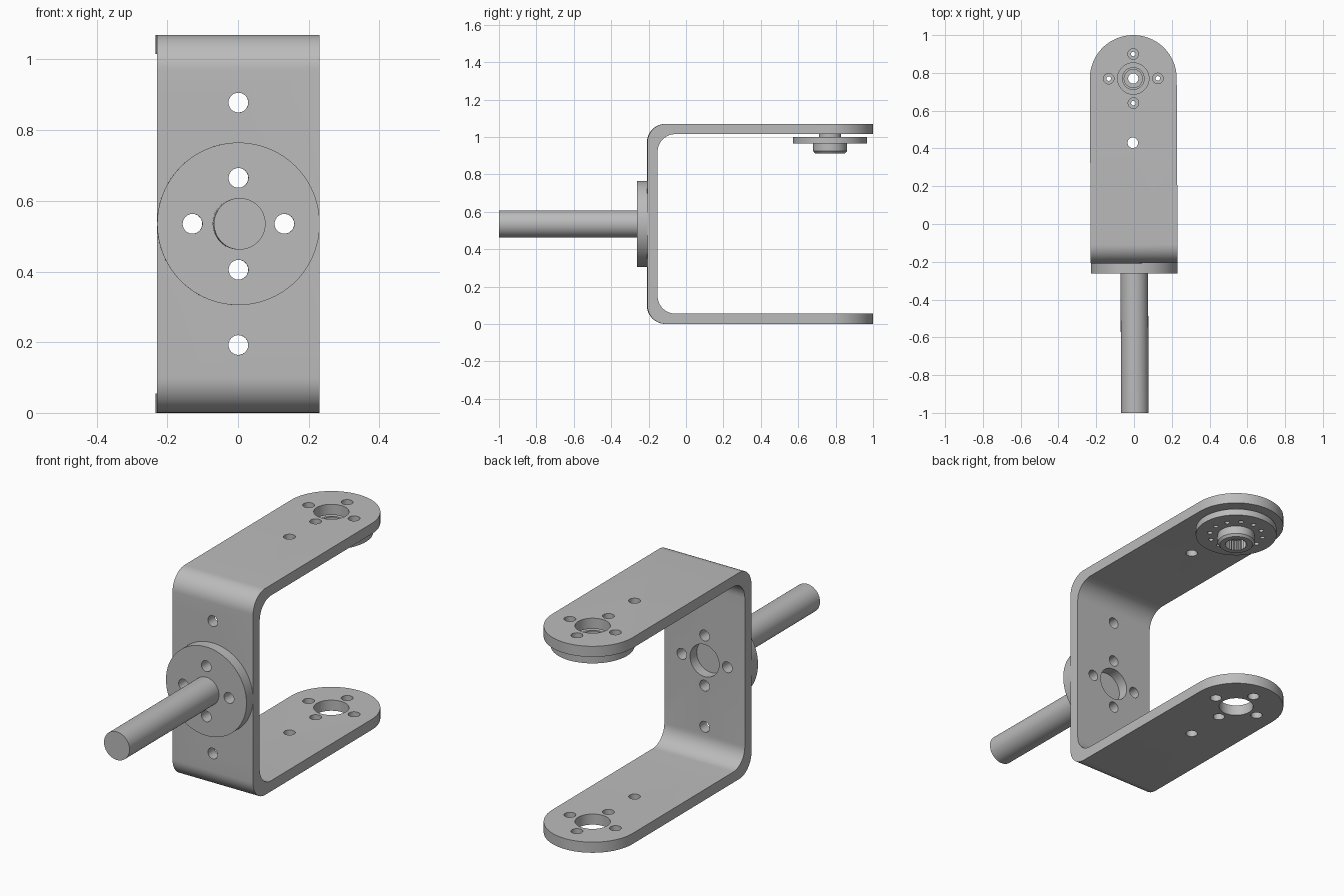
import bpy, bmesh
from math import sin, cos, pi
from mathutils import Matrix, Vector

if "Cube" in bpy.data.objects:
    bpy.data.objects.remove(bpy.data.objects["Cube"], do_unlink=True)

grey = bpy.data.materials.new("brushed grey")
grey.use_nodes = True
COLOUR = (0.5, 0.5, 0.5, 1)
grey.diffuse_color = COLOUR
grey.node_tree.nodes["Principled BSDF"].inputs["Base Color"].default_value = COLOUR

HEIGHT, THICK, HALF = 1.07, 0.055, 0.23   # bracket size
BACK, END = -0.208, 0.77                  # bracket web face, leg hole centre
MID = HEIGHT / 2
YAW = Matrix.Rotation(0.005, 4, "Z")

# Each axis maps a flat outline point and a depth to a 3D point
PLACE = {
    "X": lambda u, v, d: (d, u, v),
    "Y": lambda u, v, d: (u, d, v),
    "Z": lambda u, v, d: (u, v, d),
}


def make(name, bm):
    bmesh.ops.recalc_face_normals(bm, faces=bm.faces)
    mesh = bpy.data.meshes.new(name)
    bm.to_mesh(mesh)
    bm.free()
    obj = bpy.data.objects.new(name, mesh)
    mesh.materials.append(grey)
    bpy.context.collection.objects.link(obj)
    return obj


def prism(name, outline, axis, low, high):
    bm = bmesh.new()
    ends = [[bm.verts.new(PLACE[axis](u, v, d)) for u, v in outline] for d in (low, high)]
    n = len(outline)
    for ring in ends:
        bm.faces.new(ring)
    for i in range(n):
        j = (i + 1) % n
        bm.faces.new((ends[0][i], ends[0][j], ends[1][j], ends[1][i]))
    return make(name, bm)


def arc(cu, cv, r, start, stop, steps):
    angles = [start + (stop - start) * i / steps for i in range(steps + 1)]
    return [(cu + r * cos(a), cv + r * sin(a)) for a in angles]


def rod(name, cu, cv, r, axis, low, high, sides=32):
    return prism(name, arc(cu, cv, r, 0, 2 * pi, sides)[:-1], axis, low, high)


def carve(obj, cutters, operation="DIFFERENCE"):
    for cutter in cutters:
        cutter.hide_render = True
        mod = obj.modifiers.new("carve", "BOOLEAN")
        mod.operation, mod.solver, mod.object = operation, "EXACT", cutter
    graph = bpy.context.evaluated_depsgraph_get()
    mesh = bpy.data.meshes.new_from_object(obj.evaluated_get(graph))
    obj.modifiers.clear()
    obj.data = mesh
    for cutter in cutters:
        bpy.data.objects.remove(cutter, do_unlink=True)


def bolt_holes(cu, cv, axis, low, high, r=0.028, count=4):
    spots = arc(cu, cv, 0.13, 0, 2 * pi, count)[:-1]
    return [rod("cutter", u, v, r, axis, low, high, 24) for u, v in spots]


# U-shaped bracket: bent strip with rounded corners
OUT, INN = 0.1, 0.095
web = BACK + THICK
outer = (arc(BACK + OUT, HEIGHT - OUT, OUT, pi / 2, pi, 12)
         + arc(BACK + OUT, OUT, OUT, pi, 1.5 * pi, 12))
inner = (arc(web + INN, THICK + INN, INN, 1.5 * pi, pi, 12)
         + arc(web + INN, HEIGHT - THICK - INN, INN, pi, pi / 2, 12))
strip = ([(1.1, HEIGHT)] + outer + [(1.1, 0), (1.1, THICK)] + inner
         + [(1.1, HEIGHT - THICK)])
bracket = prism("u_bracket", strip, "X", -HALF, HALF)

# Round the leg ends, then drill web and legs
plan = arc(0, END, HALF, 0, pi, 48)
plan = [(u * 1.0, v) for u, v in plan] + [(-HALF, -0.5), (HALF, -0.5)]
carve(bracket, [prism("cutter", plan, "Z", -0.1, 1.2)], "INTERSECT")
drills = [rod("cutter", 0, END, 0.083, "Z", -0.1, 1.2, 48),
          rod("cutter", -0.004, END - 0.34, 0.028, "Z", -0.1, 1.2, 24),
          rod("cutter", 0, MID, 0.083, "Y", -0.3, 0, 48)]
drills += [rod("cutter", 0, MID + s * 0.343, 0.028, "Y", -0.3, 0, 24) for s in (-1, 1)]
drills += bolt_holes(0, END, "Z", -0.1, 1.2) + bolt_holes(0, MID, "Y", -0.3, 0)
carve(bracket, drills)

# Round mounting flange and shaft on the front
flange = rod("shaft_flange", 0, MID, HALF, "Y", BACK - 0.054, BACK, 96)
carve(flange, bolt_holes(0, MID, "Y", -0.4, 0))
shaft = rod("shaft", 0, MID, 0.073, "Y", -1, BACK - 0.05, 48)

# Round drive horn under the top leg: lathed disc with collar and hub
section = [(0.027, 0.985), (0.048, 0.985), (0.048, 1.02), (0.06, 1.02), (0.06, 1.0),
           (0.197, 1.0), (0.197, 0.966), (0.09, 0.966), (0.09, 0.924), (0.08, 0.912),
           (0.027, 0.912)]
bm = bmesh.new()
ring = [bm.verts.new((r, END, z)) for r, z in section]
edges = [bm.edges.new((ring[i - 1], ring[i])) for i in range(len(ring))]
bmesh.ops.spin(bm, geom=ring + edges, cent=(0, END, 0), axis=(0, 0, 1),
               angle=2 * pi, steps=64, use_duplicate=False)
bmesh.ops.remove_doubles(bm, verts=bm.verts, dist=0.0001)
horn = make("drive_horn", bm)

# Toothed bore in the hub and small holes around the disc
teeth = []
for i in range(48):
    a, r = 2 * pi * (i + 0.5) / 48, 0.056 if i % 2 else 0.049
    teeth.append((r * cos(a), END + r * sin(a)))
carve(horn, [prism("cutter", teeth, "Z", 0.88, 0.965)]
      + bolt_holes(0, END, "Z", 0.9, 1.1, 0.012, 12))

# Slight turn of the whole assembly and smooth round walls
bpy.ops.object.select_all(action="DESELECT")
for part in (bracket, flange, shaft, horn):
    part.data.transform(YAW)
    part.select_set(True)
    bpy.context.view_layer.objects.active = part
bpy.ops.object.shade_smooth_by_angle(angle=pi / 6)
